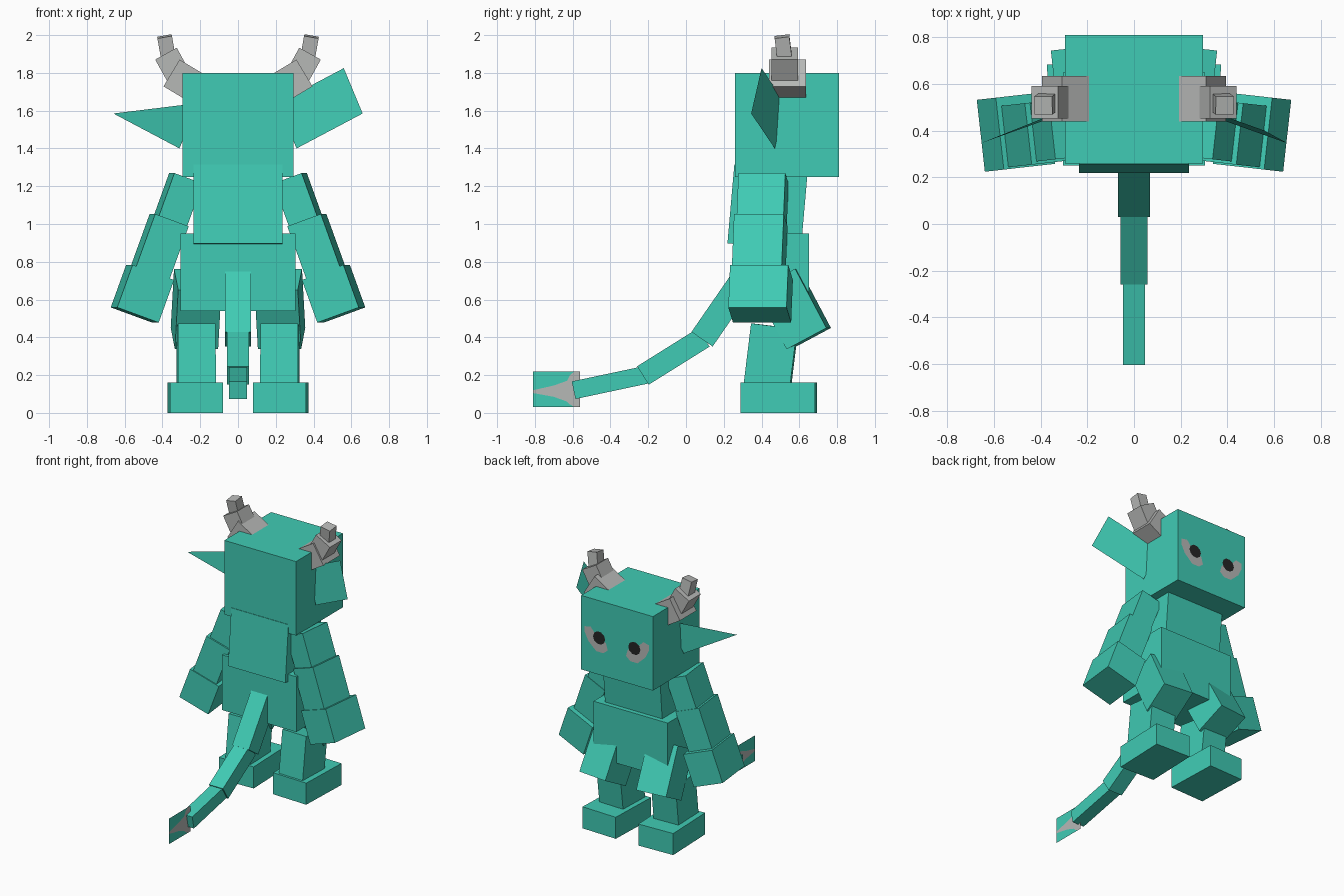
import bpy
from math import radians, cos, sin, pi

if "Cube" in bpy.data.objects:
    bpy.data.objects.remove(bpy.data.objects["Cube"])


def material(name, rgb):
    m = bpy.data.materials.new(name)
    m.diffuse_color = (*rgb, 1)
    m.use_nodes = True
    m.node_tree.nodes["Principled BSDF"].inputs["Base Color"].default_value = m.diffuse_color
    return m


teal = material("teal skin", (0.051, 0.60, 0.46))
grey = material("horn grey", (0.47, 0.48, 0.47))
black = material("pupil black", (0.018, 0.018, 0.018))


def mesh_object(name, verts, faces, mats, indices=None):
    me = bpy.data.meshes.new(name)
    me.from_pydata(verts, [], faces)
    for m in mats:
        me.materials.append(m)
    for p, i in zip(me.polygons, indices or []):
        p.material_index = i
    ob = bpy.data.objects.new(name, me)
    bpy.context.collection.objects.link(ob)
    return ob


def box(name, center, size, rot=(0, 0, 0), mat=teal):
    bpy.ops.mesh.primitive_cube_add(size=1, location=center,
                                    rotation=[radians(a) for a in rot])
    ob = bpy.context.object
    ob.name = name
    ob.scale = size
    ob.data.materials.append(mat)


def pair(name, center, size, rot=(0, 0, 0), mat=teal):
    """Box on the right and its mirror on the left."""
    for side, s in (("right", 1), ("left", -1)):
        box(f"{side}_{name}", (s * center[0], center[1], center[2]), size,
            (rot[0], s * rot[1], s * rot[2]), mat)


# Head and trunk
box("head", (0, 0.535, 1.525), (0.59, 0.55, 0.55))
box("chest", (0, 0.432, 1.09), (0.47, 0.39, 0.42), (-5, 0, 0))
box("hips", (0, 0.45, 0.745), (0.61, 0.40, 0.41))

# Arms, three segments widening towards the fist
pair("upper_arm", (0.32, 0.405, 1.12), (0.16, 0.25, 0.26), (0, -20, -6.4))
pair("forearm", (0.417, 0.39, 0.875), (0.19, 0.265, 0.31), (0, -20, -6.4))
pair("fist", (0.506, 0.395, 0.631), (0.235, 0.31, 0.24), (0, -20, -6.4))

# Legs
pair("thigh", (0.222, 0.567, 0.55), (0.23, 0.24, 0.355), (28, 0, -6))
pair("shin", (0.222, 0.45, 0.30), (0.20, 0.245, 0.32), (-7, 0, -2))
pair("foot", (0.226, 0.49, 0.08), (0.28, 0.395, 0.16), (0, 0, -2))

# Tail, three tapering segments: lower end, length, width, pitch from horizontal
for name, y, z, length, width, pitch in (
        ("tail_base", 0.085, 0.39, 0.44, 0.136, 55.4),
        ("tail_middle", -0.228, 0.198, 0.38, 0.115, 32),
        ("tail_end", -0.595, 0.12, 0.40, 0.095, 12)):
    a = radians(pitch)
    box(name, (0, y + cos(a) * length / 2, z + sin(a) * length / 2),
        (width, width, length), (pitch - 90, 0, 0))

# Tail tip: a flat sheet with a grey spear shape
upper = [(-0.81, 0.12), (-0.70, 0.145), (-0.63, 0.17), (-0.615, 0.20), (-0.59, 0.22)]
lower = [(-0.81, 0.105), (-0.70, 0.085), (-0.63, 0.06), (-0.615, 0.045), (-0.59, 0.03)]
corners = [(-0.81, 0.22), (-0.81, 0.03), (-0.56, 0.22), (-0.56, 0.03)]
verts = [(0, y, z) for y, z in upper + lower + corners]
mesh_object("tail_tip", verts,
            [(0, 1, 2, 3, 4, 10), (5, 11, 9, 8, 7, 6),
             (0, 5, 6, 1), (1, 6, 7, 2), (2, 7, 8, 3), (3, 8, 9, 4), (4, 9, 13, 12)],
            [teal, grey], [0, 0, 1, 1, 1, 1, 1])

# Ears: flat sheets, whole on the right and cut diagonally on the left
ear = [(0.21, 0.525, 1.64), (0.31, 0.47, 1.40), (0.66, 0.345, 1.585), (0.56, 0.40, 1.825)]
mesh_object("right_ear", ear, [(0, 1, 2, 3)], [teal])
mesh_object("left_ear", [(-x, y, z) for x, y, z in ear[:3]], [(0, 2, 1)], [teal])

# Horns
pair("horn_base", (0.266, 0.537, 1.748), (0.165, 0.195, 0.20), (0, 59, 0), grey)
pair("horn_middle", (0.35, 0.522, 1.845), (0.13, 0.14, 0.13), (0, 29, 0), grey)
pair("horn_tip", (0.379, 0.515, 1.937), (0.078, 0.078, 0.115), (7, 10, 0), grey)

# Eyes: grey crescent with a round pupil, laid on the face
white = [(0.265, 1.58), (0.215, 1.59), (0.18, 1.55), (0.09, 1.50), (0.075, 1.45),
         (0.11, 1.42), (0.17, 1.42), (0.235, 1.48), (0.265, 1.54)]
pupil = [(0.145 + 0.05 * cos(k * pi / 5), 1.525 + 0.048 * sin(k * pi / 5)) for k in range(10)]
for side, s in (("right", 1), ("left", -1)):
    for part, outline, y, mat in (("eye", white, 0.812, grey), ("pupil", pupil, 0.814, black)):
        order = list(range(len(outline)))
        # Wind each outline so that it faces away from the head
        area = sum(outline[i - 1][0] * outline[i][1] - outline[i][0] * outline[i - 1][1]
                   for i in order)
        if area * s > 0:
            order.reverse()
        mesh_object(f"{side}_{part}", [(s * x, y, z) for x, z in outline], [order], [mat])
